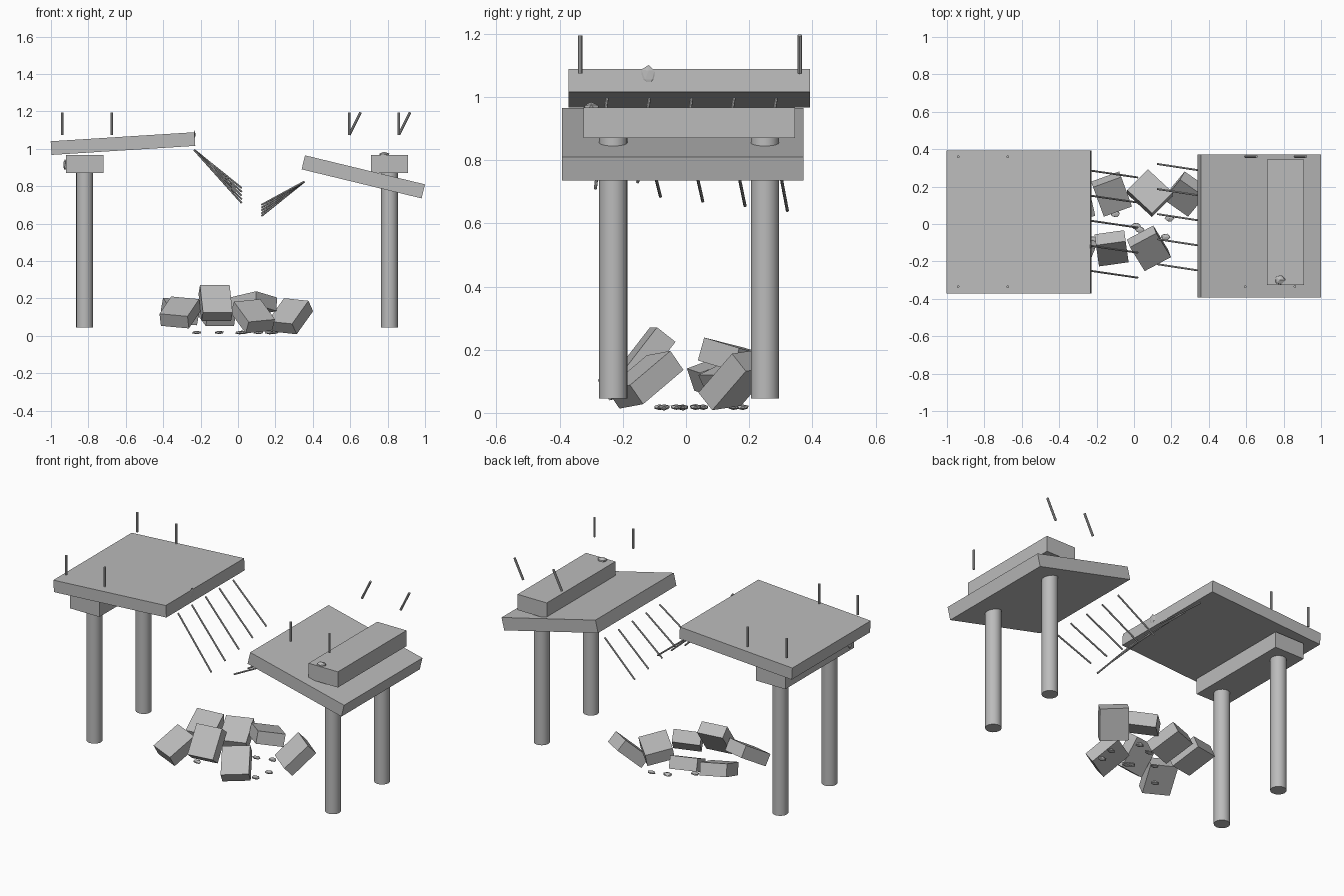
import bpy
import bmesh
import random
from math import radians
from mathutils import Vector, Euler, Matrix

random.seed(4)
if "Cube" in bpy.data.objects:
    bpy.data.objects.remove(bpy.data.objects["Cube"])


def material(name, level):
    mat = bpy.data.materials.new(name)
    mat.use_nodes = True
    color = (level, level, level, 1)
    mat.diffuse_color = color
    mat.node_tree.nodes["Principled BSDF"].inputs["Base Color"].default_value = color
    return mat


concrete = material("concrete grey", 0.5)


def finish(name, bm, smooth=False):
    mesh = bpy.data.meshes.new(name)
    bm.to_mesh(mesh)
    bm.free()
    mesh.materials.append(concrete)
    obj = bpy.data.objects.new(name, mesh)
    bpy.context.collection.objects.link(obj)
    if smooth:
        bpy.ops.object.select_all(action="DESELECT")
        obj.select_set(True)
        bpy.context.view_layer.objects.active = obj
        bpy.ops.object.shade_smooth_by_angle(angle=radians(40))
    return obj


def box(name, center, size, tilt=(0, 0, 0)):
    bm = bmesh.new()
    rotation = Euler([radians(a) for a in tilt]).to_matrix().to_4x4()
    scale = Matrix.Diagonal((*size, 1))
    bmesh.ops.create_cube(bm, size=1, matrix=Matrix.Translation(center) @ rotation @ scale)
    return finish(name, bm)


def rod(name, start, end, radius, sides):
    start, end = Vector(start), Vector(end)
    axis = end - start
    place = Matrix.Translation((start + end) / 2) @ axis.to_track_quat("Z", "Y").to_matrix().to_4x4()
    bm = bmesh.new()
    bmesh.ops.create_cone(bm, cap_ends=True, segments=sides, radius1=radius,
                          radius2=radius, depth=axis.length, matrix=place)
    return finish(name, bm, smooth=True)


def chip(name, center, size):
    # Small irregular stone
    bm = bmesh.new()
    bmesh.ops.create_icosphere(bm, subdivisions=1, radius=1)
    for v in bm.verts:
        v.co *= random.uniform(0.85, 1.1)
        v.co = Vector(center) + Vector(a * b for a, b in zip(v.co, size))
    return finish(name, bm)


# Tilted road slabs
box("left_deck", (-0.615, 0.01, 1.028), (0.77, 0.765, 0.073), (0, -3.6, 0))
box("right_deck", (0.67, -0.01, 0.85), (0.66, 0.765, 0.077), (0, 13.6, 0))

# Pier caps and columns
for side, x in (("left", -0.82), ("right", 0.81)):
    box(side + "_pier_cap", (x, 0.01, 0.918), (0.2, 0.67, 0.097))
    for end, y in (("front", -0.23), ("back", 0.25)):
        rod(f"{side}_{end}_column", (x, y, 0.045), (x, y, 0.875), 0.045, 20)

# Railing posts: the back right pair leans outward
for x in (-0.94, -0.675, 0.595, 0.86):
    for y in (-0.335, 0.36):
        lean = 0.06 if x > 0 and y > 0 else 0
        rod("railing_post", (x, y, 1.075), (x + lean, y, 1.195), 0.007, 8)

# Bent reinforcement bars hanging from the broken edges
for i in range(5):
    y = -0.25 + 0.134 * i
    rod("left_rebar", (-0.235, y, 0.995), (0.02, y - 0.037, 0.71 + 0.02 * i), 0.005, 8)
    rod("right_rebar", (0.355, y, 0.825), (0.125, y + 0.035, 0.70 - 0.015 * i), 0.005, 8)

# Fallen blocks: position and tilt
blocks = (
    ((-0.31, -0.16, 0.125), (30, 5, -20)),
    ((-0.31, 0.12, 0.13), (20, 5, 15)),
    ((-0.12, -0.13, 0.175), (52, 0, 8)),
    ((-0.12, 0.16, 0.125), (25, 0, 20)),
    ((0.08, -0.13, 0.105), (36, -5, 28)),
    ((0.085, 0.165, 0.17), (-10, 12, 45)),
    ((0.28, 0.16, 0.105), (42, 5, -35)),
)
for place, tilt in blocks:
    box("rubble_block", place, (0.16, 0.185, 0.075), tilt)

# Pebbles under the rubble
for x, y in ((-0.1, 0.055), (0.19, 0.03), (0.17, -0.07), (0.01, -0.01),
             (0.03, -0.03), (-0.22, -0.085), (0.02, 0.15), (0.11, 0.18)):
    chip("pebble", (x, y, 0.018), (0.028, 0.02, 0.01))

# Loose chips on the broken edges
chip("deck_edge_chip", (-0.232, -0.118, 1.07), (0.005, 0.025, 0.035))
chip("right_cap_chip", (0.78, -0.3, 0.965), (0.03, 0.03, 0.02))
chip("left_cap_chip", (-0.925, -0.28, 0.915), (0.01, 0.02, 0.035))
